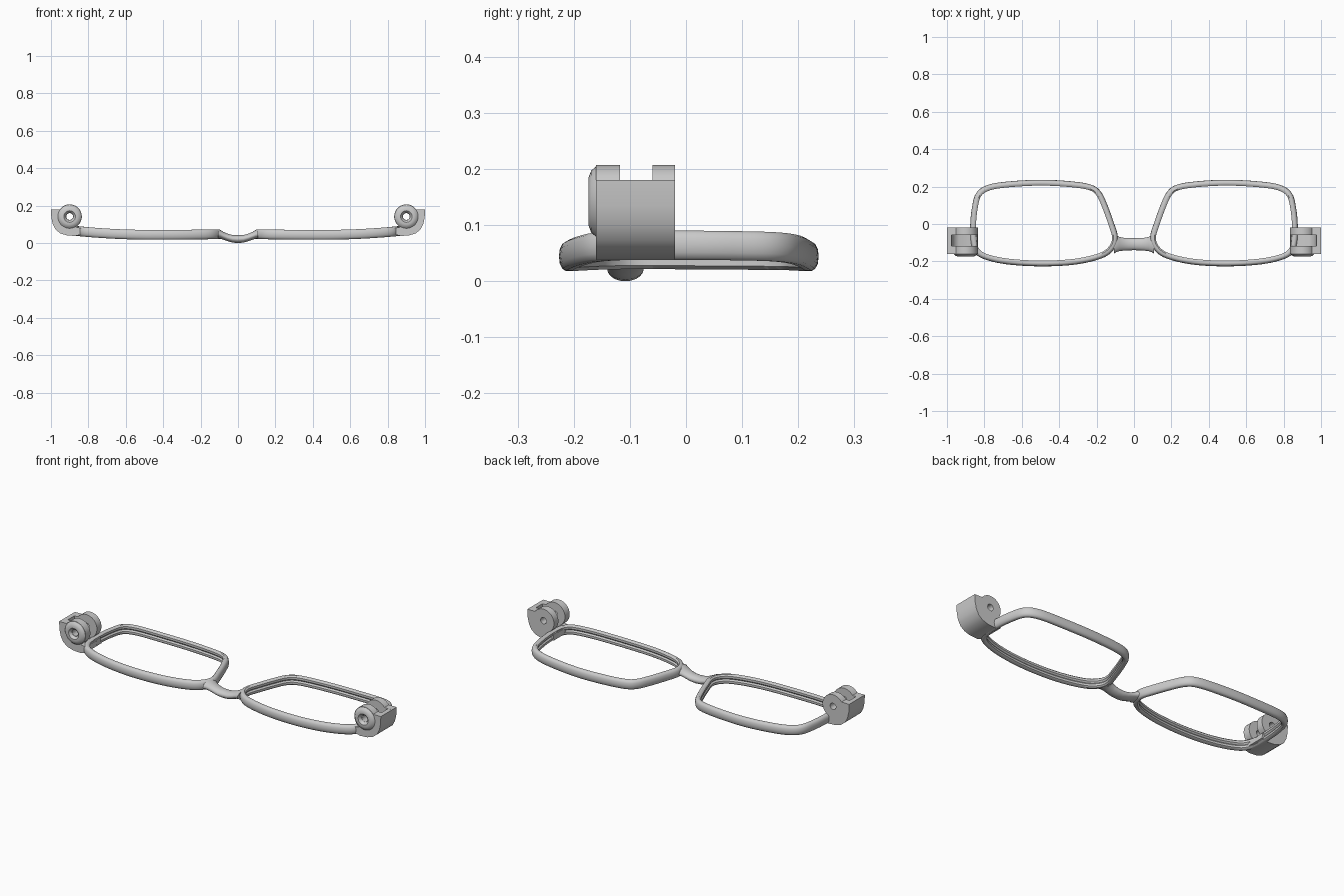
import bpy, bmesh
from math import sin, cos, pi, radians, hypot
from mathutils import Matrix

if "Cube" in bpy.data.objects:
    bpy.data.objects.remove(bpy.data.objects["Cube"])

PIN = (0.90, 0.142)  # hinge axis in x, z


def catmull(pts, steps):
    """Smooth closed path through the given 2D points."""
    out, n = [], len(pts)
    for i in range(n):
        p = [pts[(i + k - 1) % n] for k in range(4)]
        for s in range(steps):
            t = s / steps
            out.append(tuple(0.5 * (2 * p[1][a] + (p[2][a] - p[0][a]) * t
                       + (2 * p[0][a] - 5 * p[1][a] + 4 * p[2][a] - p[3][a]) * t * t
                       + (3 * p[1][a] - p[0][a] - 3 * p[2][a] + p[3][a]) * t ** 3)
                       for a in (0, 1)))
    return out


def skin(name, rings, closed):
    """Join a row of equal rings into a surface."""
    bm = bmesh.new()
    vs = [[bm.verts.new(c) for c in r] for r in rings]
    n, m = len(vs), len(vs[0])
    for i in range(n if closed else n - 1):
        a, b = vs[i], vs[(i + 1) % n]
        for j in range(m):
            k = (j + 1) % m
            bm.faces.new((a[j], a[k], b[k], b[j]))
    if not closed:
        bm.faces.new(vs[0])
        bm.faces.new(vs[-1])
    bmesh.ops.recalc_face_normals(bm, faces=bm.faces)
    me = bpy.data.meshes.new(name)
    bm.to_mesh(me)
    bm.free()
    ob = bpy.data.objects.new(name, me)
    bpy.context.collection.objects.link(ob)
    return ob


def plate(name, outlines, y0, y1):
    """Extrude x-z outlines (later ones are holes) from y0 to y1."""
    cu = bpy.data.curves.new(name, 'CURVE')
    cu.dimensions, cu.fill_mode, cu.extrude = '2D', 'BOTH', (y1 - y0) / 2
    for pts in outlines:
        sp = cu.splines.new('POLY')
        sp.points.add(len(pts) - 1)
        for p, (x, z) in zip(sp.points, pts):
            p.co = (x, z, 0, 1)
        sp.use_cyclic_u = True
    ob = bpy.data.objects.new(name, cu)
    bpy.context.collection.objects.link(ob)
    bpy.ops.object.select_all(action='DESELECT')
    ob.select_set(True)
    bpy.context.view_layer.objects.active = ob
    bpy.ops.object.convert(target='MESH')
    ob = bpy.context.view_layer.objects.active
    ob.data.transform(Matrix.Translation((0, (y0 + y1) / 2, 0)) @ Matrix.Rotation(pi / 2, 4, 'X'))
    bm = bmesh.new()
    bm.from_mesh(ob.data)
    bmesh.ops.remove_doubles(bm, verts=bm.verts, dist=1e-5)
    bmesh.ops.recalc_face_normals(bm, faces=bm.faces)
    bm.to_mesh(ob.data)
    bm.free()
    return ob


def arc(r, a0, a1, n):
    return [(PIN[0] + r * cos(radians(a0 + (a1 - a0) * i / n)),
             PIN[1] + r * sin(radians(a0 + (a1 - a0) * i / n))) for i in range(n + 1)]


# lens rim: grooved section swept round the lens outline, lifting towards the temple
outline = catmull([(0.5, 0.221), (0.68, 0.211), (0.78, 0.193), (0.832, 0.155), (0.852, 0.08),
                   (0.86, 0.0), (0.86, -0.08), (0.845, -0.135), (0.80, -0.172), (0.68, -0.2),
                   (0.5, -0.211), (0.32, -0.202), (0.18, -0.17), (0.12, -0.127), (0.102, -0.07),
                   (0.125, 0.01), (0.158, 0.1), (0.187, 0.16), (0.23, 0.194), (0.33, 0.212)], 6)
section = [(0.2, -1), (0.6, -0.85), (0.9, -0.5), (1, 0), (0.9, 0.5), (0.6, 0.85), (0.2, 1), (-0.5, 1),
           (-1, 0.75), (-1, 0.3), (-0.55, 0), (-1, -0.3), (-1, -0.75), (-0.5, -1)]
rings = []
for i, (x, y) in enumerate(outline):
    px, py = outline[i - 1]
    qx, qy = outline[(i + 1) % len(outline)]
    tx, ty = qx - px, qy - py
    l = hypot(tx, ty)
    z = 0.044 + 0.12 * max(x - 0.45, 0) ** 2 + 0.03 * max(0.45 - x, 0) ** 2
    rings.append([(x - ty / l * 0.0155 * u, y + tx / l * 0.0155 * u, z + 0.026 * v) for u, v in section])
mirrored = [skin("lens_rim", rings, True)]

# hinge: shared underside, two knuckle plates and the wall between them
under = [(0.835, 0.048), (0.87, 0.038), (0.915, 0.041), (0.95, 0.052), (0.975, 0.072), (0.99, 0.1), (0.998, 0.135)]
knuckle = [(1.0, 0.18)] + arc(0.065, 36, 240, 26) + [(0.84, 0.08)] + under
hole = arc(0.018, 0, 345, 23)
mirrored.append(plate("front_knuckle", [knuckle, hole], -0.16, -0.118))
mirrored.append(plate("back_knuckle", [knuckle, hole], -0.06, -0.02))
wall = [(1.0, 0.18), (0.975, 0.18), (0.972, 0.125), (0.96, 0.095), (0.935, 0.08), (0.84, 0.076)] + under
mirrored.append(plate("hinge_wall", [wall], -0.118, -0.06))

# domed boss with a countersunk hole on the front knuckle
boss = [(0.018, -0.15), (0.02, -0.164), (0.031, -0.174), (0.042, -0.174), (0.055, -0.169), (0.065, -0.158), (0.06, -0.15)]
mirrored.append(skin("hinge_boss", [[(PIN[0] + r * cos(a * pi / 18), y, PIN[1] + r * sin(a * pi / 18))
                                     for r, y in boss] for a in range(36)], True))

for ob in mirrored:
    ob.modifiers.new("Mirror", 'MIRROR').use_mirror_merge = False

# nose bridge: dipped bar flaring into both rims (x, y, z, half depth, half height)
half = [(0.0, -0.108, 0.021, 0.032, 0.021), (0.03, -0.108, 0.023, 0.033, 0.02), (0.055, -0.108, 0.03, 0.034, 0.02),
        (0.078, -0.107, 0.039, 0.038, 0.021), (0.095, -0.105, 0.046, 0.046, 0.023), (0.108, -0.103, 0.048, 0.056, 0.023)]
stations = [(-s[0],) + s[1:] for s in half[:0:-1]] + half
bridge = skin("nose_bridge", [[(x, y + hy * cos(a * pi / 10), z + hz * sin(a * pi / 10)) for a in range(20)]
                              for x, y, z, hy, hz in stations], False)

bpy.ops.object.select_all(action='DESELECT')
for ob in mirrored + [bridge]:
    ob.select_set(True)
bpy.context.view_layer.objects.active = bridge
bpy.ops.object.shade_smooth_by_angle(angle=radians(40))
